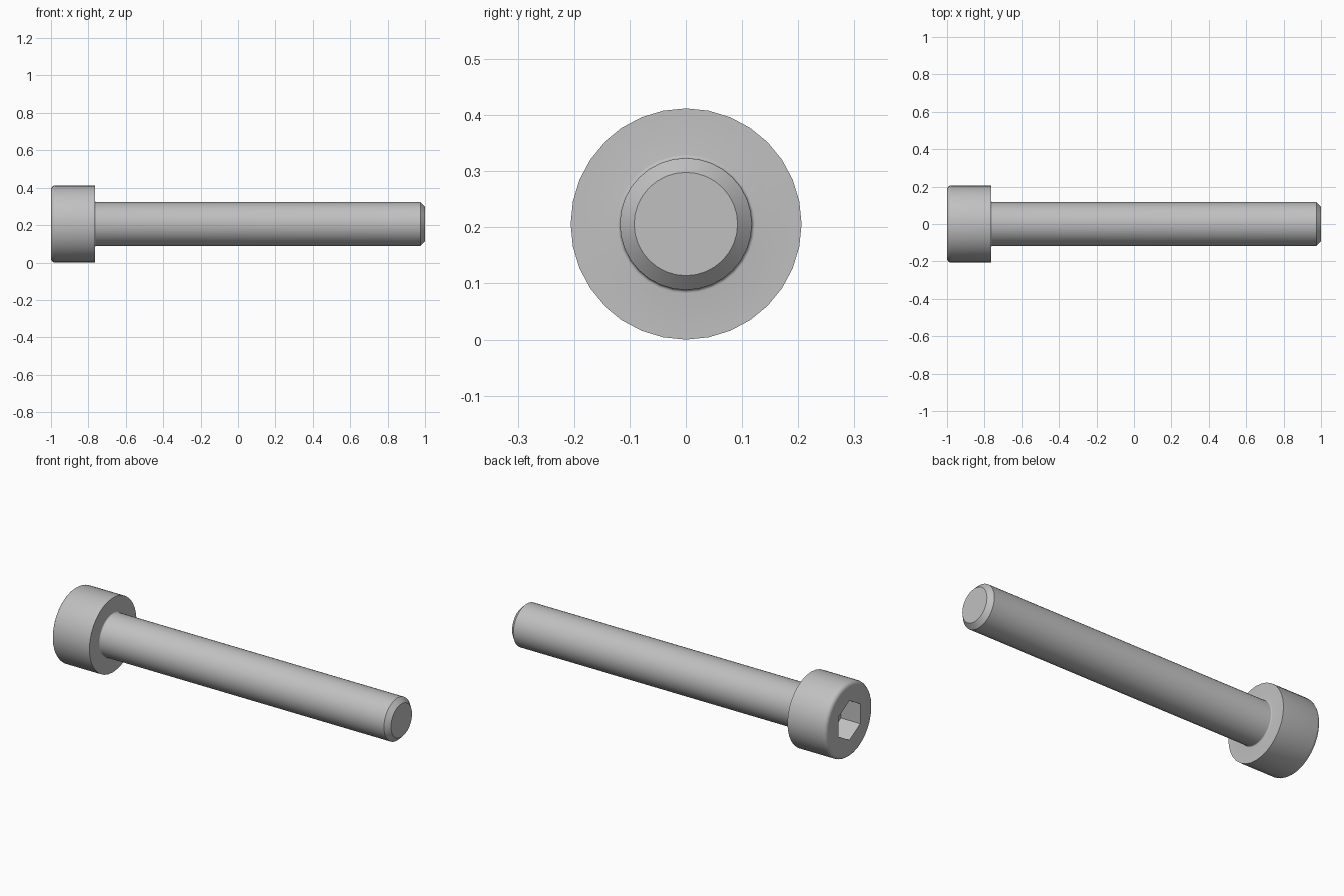
import bpy, bmesh
from math import pi, sin, cos, radians

cube = bpy.data.objects.get("Cube")
if cube:
    bpy.data.objects.remove(cube)

SIDES = 32
HEAD_R, SHANK_R, TIP_R = 0.206, 0.1175, 0.092
HEAD_END = -0.765            # underside of the head
RIM, FILLET = 0.022, 0.006   # rounded rim, fillet under the head
HEX_R, HEX_DEPTH = 0.109, 0.118

steel = bpy.data.materials.new("light grey steel")
steel.use_nodes = True
grey = (0.53, 0.53, 0.53, 1)
steel.diffuse_color = grey
steel.node_tree.nodes["Principled BSDF"].inputs["Base Color"].default_value = grey

bm = bmesh.new()


def ring(x, r, n=SIDES):
    """Ring of vertices around the screw axis, first one at the top."""
    return [bm.verts.new((x, r * sin(2 * pi * i / n), HEAD_R + r * cos(2 * pi * i / n)))
            for i in range(n)]


def skin(a, b):
    n = len(a)
    for i in range(n):
        bm.faces.new((a[i], a[(i + 1) % n], b[(i + 1) % n], b[i]))


# Profile from the head face to the tip: rounded rim, head, fillet, shank, chamfer
quarter = [i * pi / 8 for i in range(5)]
profile = [(-1 + RIM * (1 - sin(a)), HEAD_R - RIM * (1 - cos(a))) for a in reversed(quarter)]
profile.reverse()
profile = sorted(profile)
profile += [(HEAD_END, HEAD_R)]
profile += [(HEAD_END + FILLET * (1 - cos(a)), SHANK_R + FILLET * (1 - sin(a))) for a in quarter]
profile += [(0.975, SHANK_R), (1, TIP_R)]
rings = [ring(x, r) for x, r in profile]
for a, b in zip(rings, rings[1:]):
    skin(a, b)
bm.faces.new(rings[-1])

# Hexagonal socket sunk into the head
mouth, floor = ring(-1, HEX_R, 6), ring(-1 + HEX_DEPTH, HEX_R, 6)
skin(mouth, floor)
bm.faces.new(floor)

# Flat head face between the rim and the socket
border = [bm.edges.get((loop[i - 1], loop[i])) for loop in (rings[0], mouth)
          for i in range(len(loop))]
bmesh.ops.triangle_fill(bm, edges=border, use_beauty=True, normal=(-1, 0, 0))
bmesh.ops.recalc_face_normals(bm, faces=bm.faces)

mesh = bpy.data.meshes.new("socket_head_screw")
bm.to_mesh(mesh)
bm.free()
mesh.materials.append(steel)
screw = bpy.data.objects.new("socket_head_screw", mesh)
bpy.context.collection.objects.link(screw)
bpy.context.view_layer.objects.active = screw
screw.select_set(True)
bpy.ops.object.shade_smooth_by_angle(angle=radians(30))
